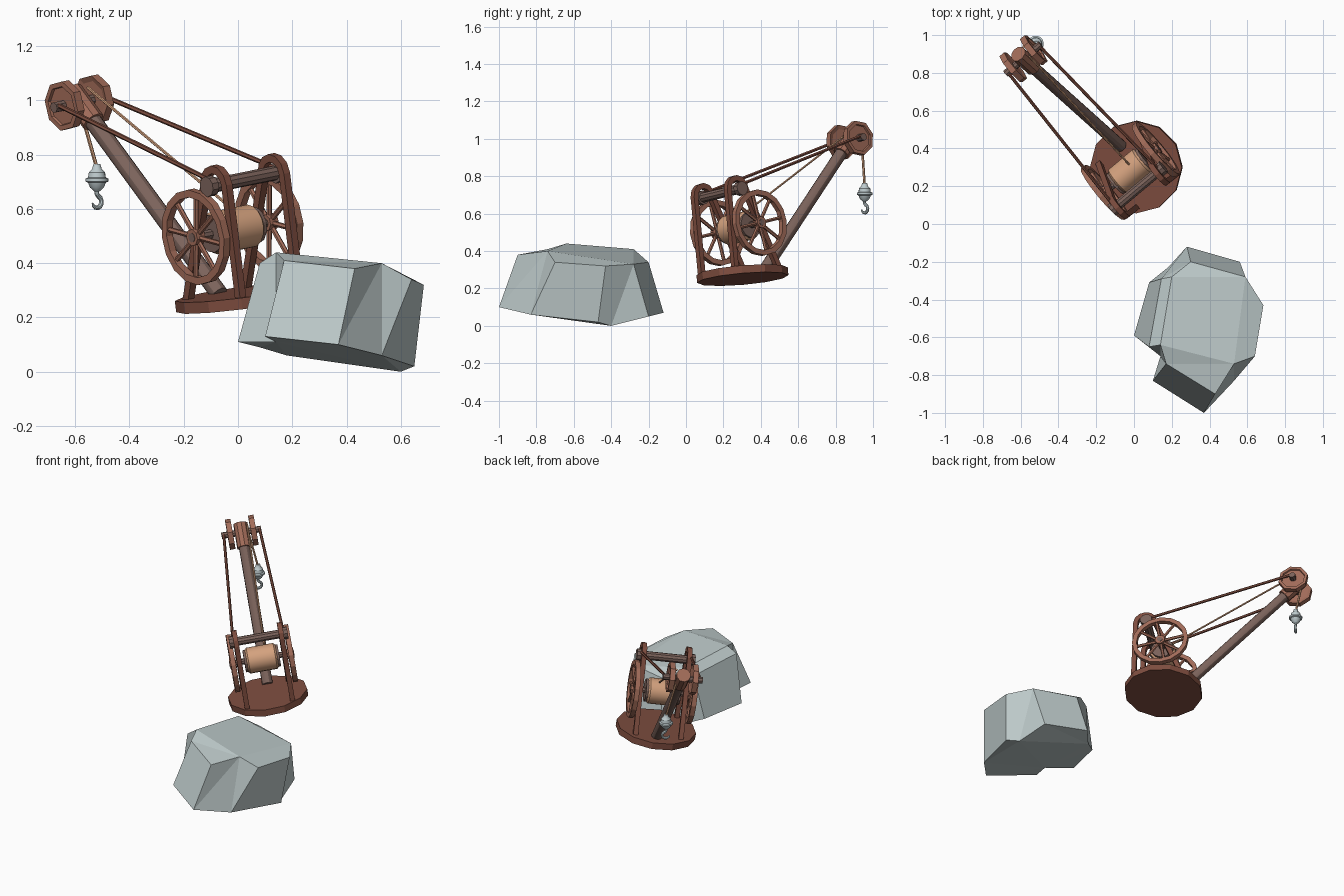
import bpy, bmesh
from math import sin, cos, pi
from mathutils import Vector, Matrix

cube = bpy.data.objects.get("Cube")
if cube:
    bpy.data.objects.remove(cube, do_unlink=True)


def material(name, r, g, b):
    m = bpy.data.materials.new(name)
    m.diffuse_color = (r, g, b, 1)
    m.use_nodes = True
    bsdf = m.node_tree.nodes["Principled BSDF"]
    bsdf.inputs["Base Color"].default_value = (r, g, b, 1)
    bsdf.inputs["Roughness"].default_value = 0.8
    return m


dark_wood = material("dark red wood", 0.21, 0.075, 0.05)
light_wood = material("light red wood", 0.36, 0.15, 0.1)
beam_wood = material("grey brown beam", 0.2, 0.125, 0.105)
rope_tan = material("rope tan", 0.66, 0.36, 0.21)
stone = material("stone", 0.52, 0.6, 0.6)
steel = material("steel", 0.52, 0.6, 0.62)

# Crane frame: axle direction, boom direction, tilted up direction
up = Vector((-0.128, -0.084, 0.988)).normalized()
axle = Vector((0.76, 0.635, 0.14))
axle = (axle - up * axle.dot(up)).normalized()
ahead = up.cross(axle)
origin = Vector((0.01, 0.3, 0.292))


def at(a, f, n):
    return origin + axle * a + ahead * f + up * n


def finish(name, bm, mat, smooth=False):
    bmesh.ops.recalc_face_normals(bm, faces=bm.faces)
    mesh = bpy.data.meshes.new(name)
    bm.to_mesh(mesh)
    bm.free()
    mesh.materials.append(mat)
    obj = bpy.data.objects.new(name, mesh)
    bpy.context.collection.objects.link(obj)
    if smooth:
        bpy.ops.object.select_all(action="DESELECT")
        obj.select_set(True)
        bpy.context.view_layer.objects.active = obj
        bpy.ops.object.shade_smooth_by_angle()
    return obj


def lathe(name, start, direction, profile, sides, mat, ring=False, smooth=False):
    """Revolve (radius, height) points around an axis."""
    d = direction.normalized()
    u = d.orthogonal().normalized()
    v = d.cross(u)
    bm = bmesh.new()
    rows = []
    for r, h in profile:
        rows.append([bm.verts.new(start + d * h + (u * cos(t) + v * sin(t)) * r)
                     for t in (2 * pi * (i + 0.5) / sides for i in range(sides))])
    pairs = list(zip(rows, rows[1:] + rows[:1])) if ring else list(zip(rows, rows[1:]))
    for p, q in pairs:
        for i in range(sides):
            j = (i + 1) % sides
            bm.faces.new((p[i], p[j], q[j], q[i]))
    if not ring:
        bm.faces.new(rows[0])
        bm.faces.new(rows[-1])
    return finish(name, bm, mat, smooth)


def rod(name, p, q, r, mat, sides=10, smooth=False):
    return lathe(name, p, q - p, [(r, 0), (r, (q - p).length)], sides, mat, False, smooth)


def sweep(name, points, side, radii, sides, mat, smooth=False):
    """Sweep a regular section along a path lying in the plane across 'side'."""
    bm = bmesh.new()
    rows = []
    for i, p in enumerate(points):
        t = (points[min(i + 1, len(points) - 1)] - points[max(i - 1, 0)]).normalized()
        v = side.cross(t).normalized()
        rows.append([bm.verts.new(p + (side * cos(k) + v * sin(k)) * radii[i])
                     for k in (2 * pi * (j + 0.5) / sides for j in range(sides))])
    for p, q in zip(rows, rows[1:]):
        for i in range(sides):
            j = (i + 1) % sides
            bm.faces.new((p[i], p[j], q[j], q[i]))
    bm.faces.new(rows[0])
    bm.faces.new(rows[-1])
    return finish(name, bm, mat, smooth)


# Boulder: corners named by letter, faces as letter groups
corner = dict(
    A=(0.08, -0.65, 0.4), B=(0.14, -0.64, 0.44), C=(0.53, -0.74, 0.4), D=(0.685, -0.43, 0.32),
    E=(0.65, -0.47, 0.02), F=(0.6, -0.4, 0), G=(0, -0.59, 0.11), H=(0.17, -0.74, 0.41),
    I=(0.43, -0.9, 0.38), J=(0.37, -1, 0.1), K=(0.1, -0.83, 0.13), L=(0.53, -0.83, 0.06),
    N=(0.64, -0.7, 0.34), P=(0.28, -0.12, 0.07), Q=(0.56, -0.2, 0.05), R=(0.59, -0.28, 0.33),
    S=(0.3, -0.2, 0.34), T=(0.2, -0.28, 0.41), U=(0.145, -0.29, 0.37), V=(0.08, -0.31, 0.09),
    W=(0.18, -0.23, 0.06), X=(0.14, -0.7, 0.11))
bm = bmesh.new()
vert = {k: bm.verts.new(p) for k, p in corner.items()}
for group in ("HIC HCB BCRT CNDR IHKJ IJC CJL CLN NLED DEFR RFQ SRQP TRS AGVU BAUT "
              "UVW UWPS TUS KHX HBX BAGX JKXGVWPQFEL").split():
    bm.faces.new([vert[k] for k in group])
bmesh.ops.triangulate(bm, faces=[f for f in bm.faces if len(f.verts) > 4])
finish("boulder", bm, stone)

# Turntable
lathe("base_disc", at(0, 0, -0.042), up, [(0.245, 0), (0.245, 0.042)], 12, dark_wood)

# Side frames, spoked wheels and hubs
for label, s in (("right", -1), ("left", 1)):
    path = [(0.14, -0.01)]
    path += [(-0.11 + 0.06 * cos(k * pi / 6), 0.42 + 0.06 * sin(k * pi / 6)) for k in range(7)]
    path += [(-0.165, -0.01)]
    sweep(label + "_frame", [at(s * 0.14, f, n) for f, n in path], axle,
          [0.021] * len(path), 4, dark_wood)
    hub = at(s * 0.178, 0, 0.235)
    lathe(label + "_wheel_rim", hub, axle,
          [(0.15, -0.015), (0.178, -0.015), (0.178, 0.015), (0.15, 0.015)], 16, light_wood, True)
    rod(label + "_wheel_hub", hub - axle * 0.02, hub + axle * 0.02, 0.032, light_wood, 8)
    for k in range(8):
        t = pi * k / 4 + 0.2
        rod(label + "_wheel_spoke", hub, hub + (ahead * cos(t) + up * sin(t)) * 0.155,
            0.01, light_wood, 6)
    rod(label + "_bar_cap", at(s * 0.15, -0.1, 0.42), at(s * 0.18, -0.1, 0.42), 0.038, beam_wood)
    # Stay from the cross bar to the boom tip
    rod(label + "_stay", at(s * 0.155, -0.1, 0.44), at(0.02 + s * 0.11, 0.81, 0.73),
        0.009, dark_wood, 6)
    # Pulley disc with a raised rim
    pulley = at(0.02 + s * 0.07, 0.81, 0.72)
    lathe(label + "_pulley", pulley, axle * s,
          [(0.072, -0.008), (0.094, -0.015), (0.094, 0.018), (0.075, 0.018), (0.072, 0.008)],
          8, light_wood)

# Cross bar, drum axle and rope drum
rod("cross_bar", at(-0.16, -0.1, 0.42), at(0.16, -0.1, 0.42), 0.027, beam_wood, 10, True)
rod("drum_axle", at(-0.2, 0, 0.235), at(0.2, 0, 0.235), 0.018, beam_wood, 8)
lathe("rope_drum", at(-0.095, 0, 0.235), axle,
      [(0.068, 0), (0.08, 0.012), (0.08, 0.178), (0.068, 0.19)], 16, rope_tan, False, True)
for s in (-1, 1):
    rod("drum_flange", at(s * 0.09, 0, 0.235), at(s * 0.108, 0, 0.235), 0.07, beam_wood, 12)

# Boom with its head and tip axle
foot, tip = at(0.01, 0.136, -0.005), at(0.02, 0.81, 0.72)
along = (tip - foot).normalized()
rod("boom", foot, tip, 0.033, beam_wood, 12, True)
rod("boom_head", tip - along * 0.1, tip + along * 0.055, 0.044, light_wood, 10)
rod("tip_axle", at(-0.105, 0.81, 0.72), at(0.14, 0.81, 0.72), 0.02, beam_wood, 8)

# Hoist rope and hook
eye = Vector((-0.52, 0.955, 0.75))
rod("hoist_rope", at(0.03, 0.03, 0.312), at(0.06, 0.8, 0.77), 0.006, rope_tan, 6)
rod("hook_rope", at(0.06, 0.86, 0.7), eye, 0.007, rope_tan, 6)
lathe("hook_weight", Vector((eye.x, eye.y, 0.665)), Vector((0, 0, 1)),
      [(0.01, 0), (0.026, 0.014), (0.033, 0.032), (0.042, 0.036), (0.042, 0.047),
       (0.033, 0.051), (0.03, 0.07), (0.018, 0.082), (0.013, 0.1)], 14, steel, False, True)
bend = [eye + Vector((0, 0, -0.08)), eye + Vector((0, 0, -0.095))]
for k in range(9):
    t = 1.2 - k * 0.52
    bend.append(eye + Vector((0.7, 0.7, 0)) * 0.024 * cos(t) + Vector((0, 0, -0.124 + 0.022 * sin(t))))
sweep("hook", bend, Vector((0.7, -0.7, 0)).normalized(),
      [0.009] * 8 + [0.008, 0.006, 0.003], 8, steel, True)
